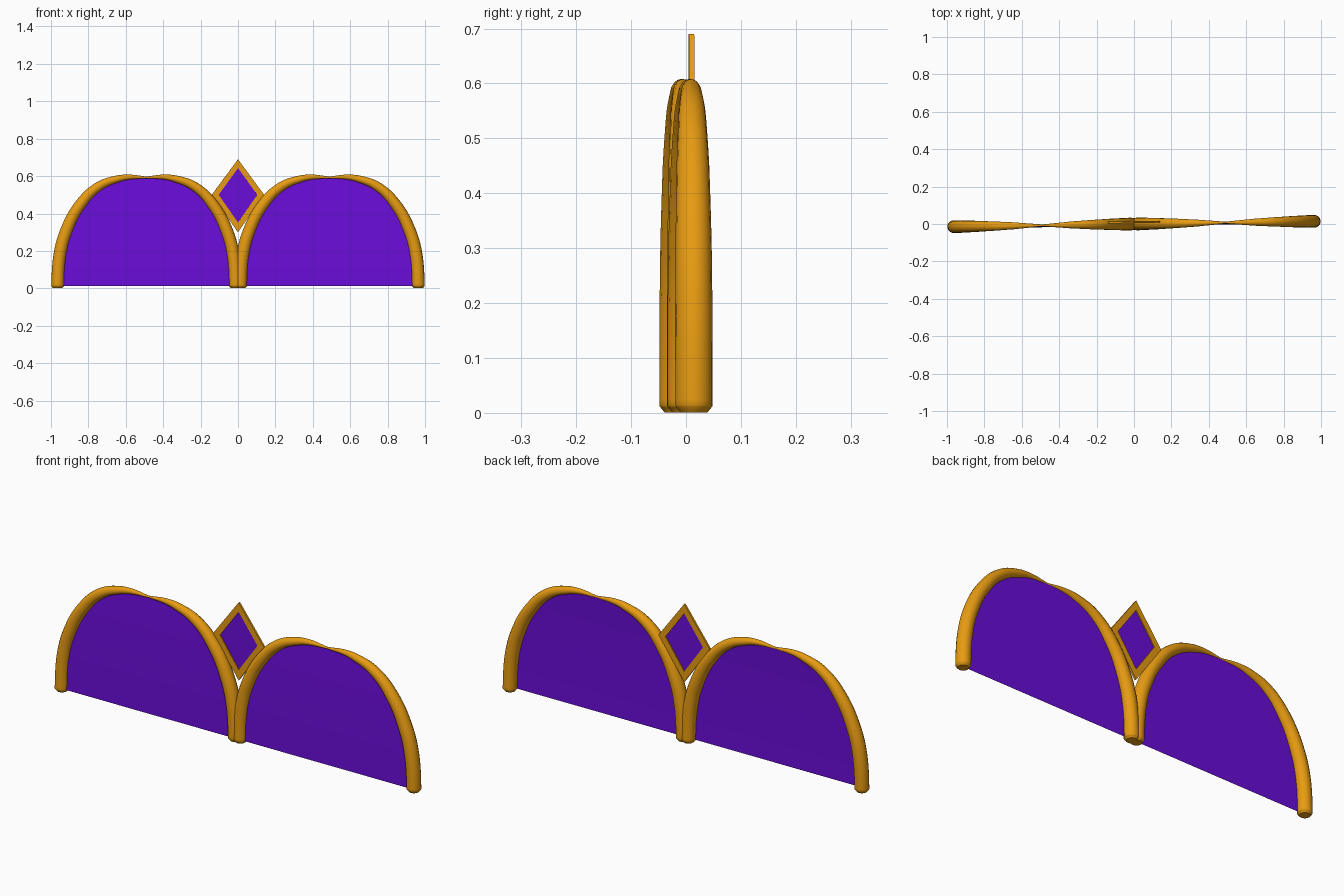
import bpy, bmesh, math
from mathutils import Matrix

if "Cube" in bpy.data.objects:
    bpy.data.objects.remove(bpy.data.objects["Cube"])

def material(name, rgb):
    m = bpy.data.materials.new(name)
    m.diffuse_color = (*rgb, 1)
    m.use_nodes = True
    m.node_tree.nodes["Principled BSDF"].inputs["Base Color"].default_value = m.diffuse_color
    return m

GOLD = material("gold", (0.80, 0.33, 0.006))
PURPLE = material("purple", (0.145, 0.004, 0.70))
TURN = Matrix.Rotation(0.015, 4, 'Z')      # whole piece is turned slightly

# Half arch centreline: distance from arch middle, height, tube radius
HALF = [(0.475, 0.001, 0.025), (0.475, 0.013, 0.034), (0.464, 0.176, 0.034),
        (0.430, 0.305, 0.033), (0.357, 0.444, 0.030), (0.262, 0.541, 0.025),
        (0.160, 0.584, 0.019), (0.092, 0.595, 0.013)]

def finish(name, me, mat):
    ob = bpy.data.objects.new(name, me)
    bpy.context.collection.objects.link(ob)
    me.materials.append(mat)
    ob.matrix_world = TURN
    return ob

def arch_frame(name, cx):
    pts = [(-d, z, r) for d, z, r in HALF] + [(0, 0.593, 0.005)] + \
          [(d, z, r) for d, z, r in reversed(HALF)]
    cu = bpy.data.curves.new(name, 'CURVE')
    cu.dimensions = '3D'
    cu.bevel_depth = 1.0
    cu.bevel_resolution = 6
    cu.resolution_u = 8
    cu.use_fill_caps = True
    sp = cu.splines.new('BEZIER')
    sp.bezier_points.add(len(pts) - 1)
    for p, (x, z, r) in zip(sp.bezier_points, pts):
        p.co = (cx + x, 0, z)
        p.radius = r
        p.handle_left_type = p.handle_right_type = 'AUTO'
    ob = finish(name, cu, GOLD)
    bpy.ops.object.select_all(action='DESELECT')
    ob.select_set(True)
    bpy.context.view_layer.objects.active = ob
    bpy.ops.object.convert(target='MESH')
    bpy.ops.object.shade_smooth_by_angle(angle=math.radians(50))

def arch_panel(name, cx):
    # sheet between the tubes, leaning back towards the top
    bm = bmesh.new()
    rows = []
    for d, z, r in HALF[1:]:
        y = -0.010 + 0.015 * (z / 0.6) ** 3
        rows.append([bm.verts.new((cx + s * d, y, z)) for s in (-1, 1)])
    for a, b in zip(rows, rows[1:]):
        bm.faces.new((a[0], a[1], b[1], b[0]))
    for f in bm.faces:
        f.smooth = True
    me = bpy.data.meshes.new(name)
    bm.to_mesh(me)
    bm.free()
    finish(name, me, PURPLE)

for side, cx in (("left", -0.489), ("right", 0.489)):
    arch_frame(side + "_arch_frame", cx)
    arch_panel(side + "_arch_panel", cx)

def diamond(w, top, bottom):
    zc = 0.5
    return [(0, top), (-w, zc), (0, bottom), (w, zc)]

OUTER, INNER = diamond(0.14, 0.69, 0.30), diamond(0.103, 0.643, 0.352)

# Diamond rim: square-section ring
bm = bmesh.new()
ring = [[bm.verts.new((x, y, z)) for x, z in loop]
        for loop, y in ((OUTER, 0.005), (OUTER, 0.015), (INNER, 0.015), (INNER, 0.005))]
for k in range(4):
    a, b = ring[k], ring[(k + 1) % 4]
    for i in range(4):
        j = (i + 1) % 4
        bm.faces.new((a[i], a[j], b[j], b[i]))
bmesh.ops.recalc_face_normals(bm, faces=bm.faces)
me = bpy.data.meshes.new("diamond_rim")
bm.to_mesh(me)
bm.free()
finish("diamond_rim", me, GOLD)

# Diamond infill sheet
bm = bmesh.new()
bm.faces.new([bm.verts.new((x, 0.010, z)) for x, z in INNER])
me = bpy.data.meshes.new("diamond_panel")
bm.to_mesh(me)
bm.free()
finish("diamond_panel", me, PURPLE)
